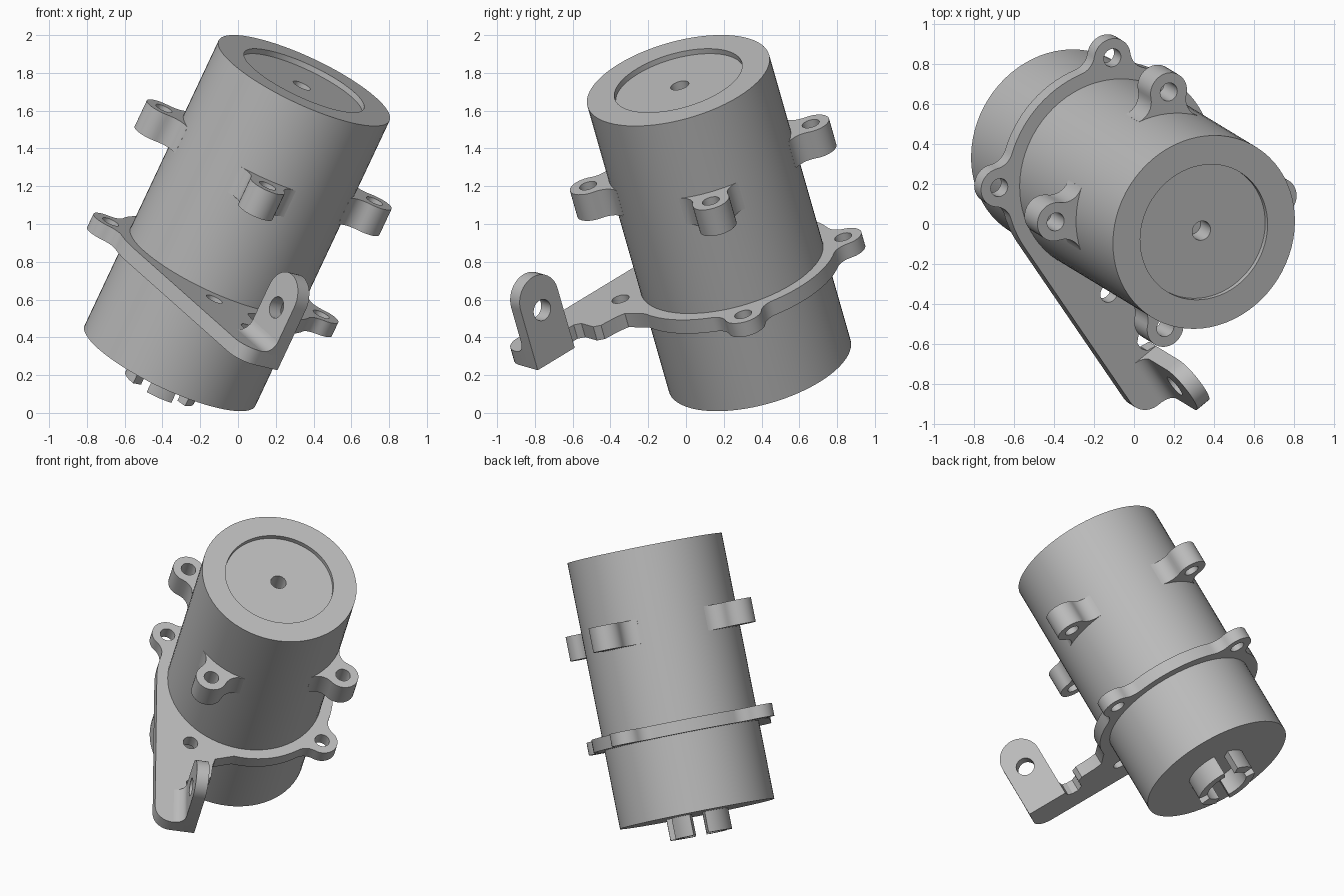
import bpy, bmesh
from math import sin, cos, acos, atan2, pi, radians
from mathutils import Matrix, Vector

cube = bpy.data.objects.get("Cube")
if cube:
    bpy.data.objects.remove(cube, do_unlink=True)

grey = bpy.data.materials.new("plain grey")
grey.use_nodes = True
grey.diffuse_color = (0.5, 0.5, 0.5, 1)
grey.node_tree.nodes["Principled BSDF"].inputs["Base Color"].default_value = (0.5, 0.5, 0.5, 1)


def frame(x, y, z, origin):
    m = Matrix((x, y, z)).transposed().to_4x4()
    m.translation = origin
    return m


# Tilted frame: the cylinder axis is local z, the lugs lie on local x and y
axis = Vector((0.412, -0.25, 0.876)).normalized()
side = Vector((0.911, 0.098, -0.399))
side = (side - axis * side.dot(axis)).normalized()
TILT = frame(side, axis.cross(side), axis, Vector((-0.36, 0.39, 0.25)))

# Directions along and across the bracket arm, in the tilted frame
ALONG = Vector((0.566, -0.824, 0)).normalized()
ACROSS = Vector((0.824, 0.566, 0)).normalized()
UP = Vector((0, 0, 1))

LENGTH, BODY_R, RING_R = 1.723, 0.5, 0.57
LUG_AT, LUG_R, FILLET, HOLE = 0.612, 0.1, 0.1, 0.047
PLATE_LOW, PLATE_TOP = 0.507, 0.59


def arc(r, a, b, n=12, c=(0, 0)):
    """Points on an arc from angle a to b."""
    return [(c[0] + r * cos(a + (b - a) * i / n), c[1] + r * sin(a + (b - a) * i / n))
            for i in range(n + 1)]


def circle(r, c=(0, 0), n=32):
    return arc(r, 0, 2 * pi, n, c)[:-1]


def finish(obj, angle=30):
    obj.data.materials.clear()
    obj.data.materials.append(grey)
    bpy.ops.object.select_all(action='DESELECT')
    obj.select_set(True)
    bpy.context.view_layer.objects.active = obj
    bpy.ops.object.shade_smooth_by_angle(angle=radians(angle))


def tidy(bm, mesh):
    bmesh.ops.remove_doubles(bm, verts=bm.verts, dist=0.0001)
    bmesh.ops.recalc_face_normals(bm, faces=bm.faces)
    bm.to_mesh(mesh)
    bm.free()


def extrusion(name, loops, low, high, local=Matrix()):
    """Solid from an outline with holes, between two heights of a local frame."""
    curve = bpy.data.curves.new(name, 'CURVE')
    curve.dimensions = '2D'
    curve.fill_mode = 'BOTH'
    curve.extrude = (high - low) / 2
    for pts in loops:
        s = curve.splines.new('POLY')
        s.points.add(len(pts) - 1)
        for p, (x, y) in zip(s.points, pts):
            p.co = (x, y, 0, 1)
        s.use_cyclic_u = True
    obj = bpy.data.objects.new(name, curve)
    bpy.context.collection.objects.link(obj)
    bpy.ops.object.select_all(action='DESELECT')
    obj.select_set(True)
    bpy.context.view_layer.objects.active = obj
    bpy.ops.object.convert(target='MESH')
    obj = bpy.context.view_layer.objects.active
    bm = bmesh.new()
    bm.from_mesh(obj.data)
    tidy(bm, obj.data)
    obj.data.transform(TILT @ local @ Matrix.Translation((0, 0, (low + high) / 2)))
    finish(obj)
    return obj


def spread(radius):
    """Half angle a filleted lug takes up on a round of this radius."""
    d = radius + FILLET
    return acos((d * d + LUG_AT ** 2 - (LUG_R + FILLET) ** 2) / (2 * d * LUG_AT))


def lug(angle, radius):
    """Lug outline with concave fillets running into a round."""
    th, d = spread(radius), radius + FILLET
    f = (d * cos(th), -d * sin(th))
    phi = atan2(f[1], f[0] - LUG_AT)
    flank = arc(FILLET, pi - th, phi + pi, 8, f)
    pts = flank + arc(LUG_R, phi, -phi, 20, (LUG_AT, 0))[1:-1]
    pts += [(x, -y) for x, y in reversed(flank)]
    c, s = cos(angle), sin(angle)
    return [(x * c - y * s, x * s + y * c) for x, y in pts]


def polar(r, a):
    return (r * cos(a), r * sin(a))


# Body: turned profile with a recessed top and a blind centre hole
profile = [(0, 0), (BODY_R, 0), (BODY_R, LENGTH), (0.35, LENGTH), (0.35, LENGTH - 0.03),
           (0.05, LENGTH - 0.03), (0.05, LENGTH - 0.15), (0, LENGTH - 0.15)]
bm = bmesh.new()
vs = [bm.verts.new((x, 0, z)) for x, z in profile]
es = [bm.edges.new(pair) for pair in zip(vs, vs[1:])]
bmesh.ops.spin(bm, geom=vs + es, cent=(0, 0, 0), axis=(0, 0, 1), angle=2 * pi, steps=72)
mesh = bpy.data.meshes.new("body")
tidy(bm, mesh)
mesh.transform(TILT)
body = bpy.data.objects.new("body", mesh)
bpy.context.collection.objects.link(body)
finish(body)

# Four mounting lugs on the upper body
th = spread(BODY_R)
for i, name in enumerate(("left", "back", "right", "front")):
    a = i * pi / 2
    outline = lug(a, BODY_R) + [polar(0.46, a + th), polar(0.46, a - th)]
    extrusion(name + "_lug", [outline, circle(HOLE, polar(LUG_AT, a))], 1.117, 1.275)

# Flange with three ears, drawn out on one side into the bracket arm
th = spread(RING_R)
quarter = pi / 2
outline = []
for i in range(3):
    outline += lug(i * quarter, RING_R)
    end = (i + 1) * quarter - th if i < 2 else radians(214.5)
    outline += arc(RING_R, i * quarter + th, end, 14)[1:-1]
tip = arc(0.11, -pi / 2, 0, 8, (1.055, -0.46))
inner = [(1.165, -0.30), (0.90, -0.30), (0.89, -0.35), (0.86, -0.37), (0.82, -0.37),
         (0.79, -0.34), (0.79, -0.24), (0.76, -0.21), (0.66, -0.20), (0.61, -0.185)]
arm = [ALONG * t + ACROSS * n for t, n in [(0, -RING_R)] + tip + inner]
outline += [(p.x, p.y) for p in arm]
outline += arc(RING_R, radians(298), 2 * pi - th, 14)[:-1]
holes = [circle(HOLE, polar(LUG_AT, i * quarter)) for i in range(4)]
extrusion("flange_and_arm", [outline] + holes, PLATE_LOW, PLATE_TOP)

# Upright tab at the end of the arm, with a rounded top and a hole
mid, half = 1.033, 0.132
tab = [(mid - half, PLATE_LOW), (mid + half, PLATE_LOW)]
tab += arc(half, 0, pi, 20, (mid, 0.87))
extrusion("bracket_tab", [tab, circle(0.058, (mid, 0.803))], 0.30, 0.38,
          frame(ALONG, UP, -ACROSS, Vector((0, 0, 0))))

# Rounded inside of the bend between arm and tab
bend = [(-0.37, PLATE_TOP - 0.01)] + arc(0.07, -pi / 2, 0, 8, (-0.45, PLATE_TOP + 0.07))
bend.append((-0.37, PLATE_TOP + 0.07))
extrusion("bracket_bend", [bend], mid - half, mid + half,
          frame(ACROSS, UP, ALONG, Vector((0, 0, 0))))

# Slotted collar under the body
gap = radians(14)
slots = [radians(d) for d in (-55, 55, 125, 235, 305)]
for i, (a, b) in enumerate(zip(slots, slots[1:])):
    prong = arc(0.2, a + gap, b - gap) + arc(0.14, b - gap, a + gap)
    extrusion("collar_prong_%d" % (i + 1), [prong], -0.135, 0.01)
